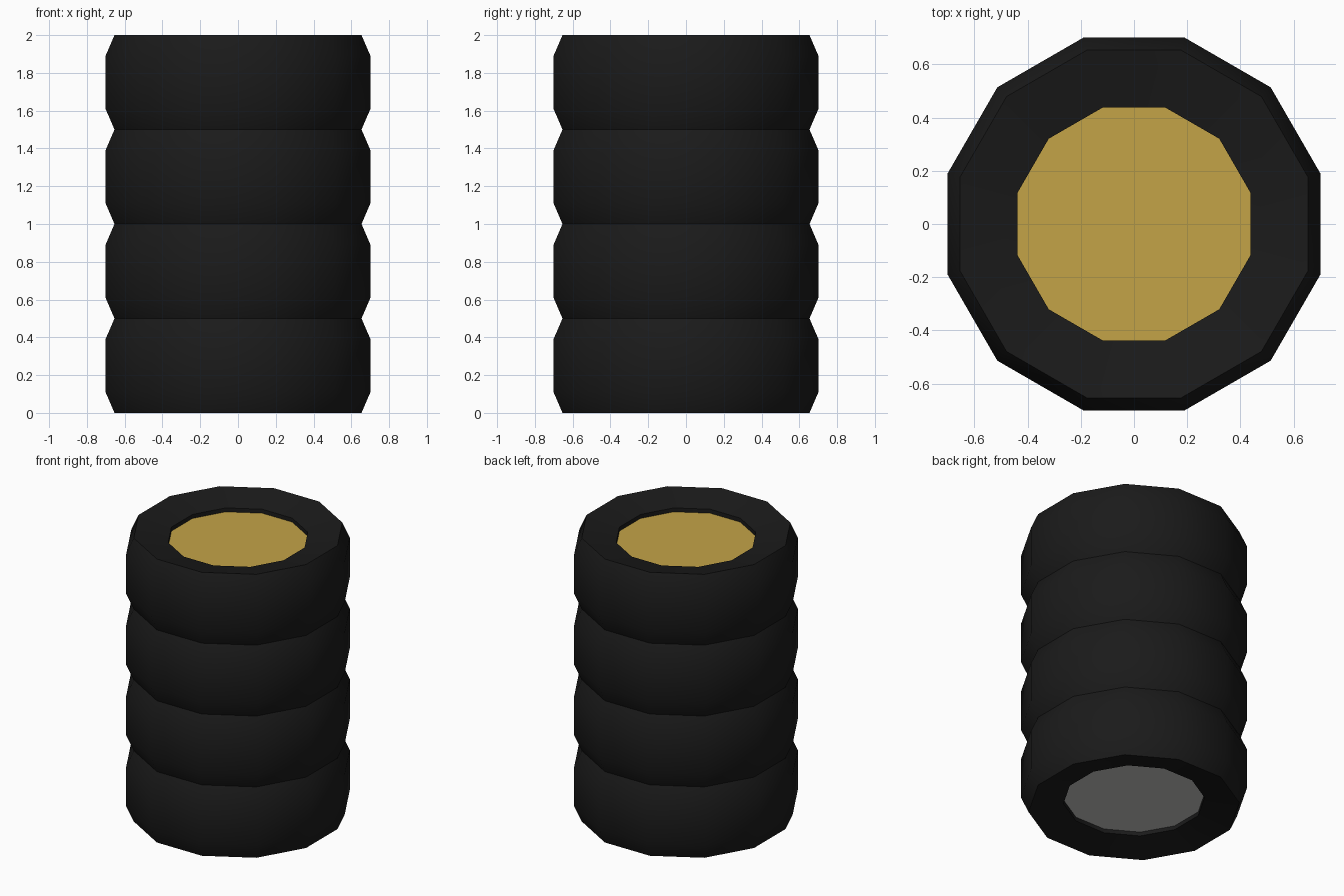
import bpy, bmesh
from math import cos, sin, pi, radians

cube = bpy.data.objects.get("Cube")
if cube:
    bpy.data.objects.remove(cube, do_unlink=True)

SIDES = 12
TIRES = 4
HEIGHT = 0.5


def material(name, rgb, roughness):
    m = bpy.data.materials.new(name)
    m.use_nodes = True
    m.diffuse_color = (*rgb, 1)
    bsdf = m.node_tree.nodes["Principled BSDF"]
    bsdf.inputs["Base Color"].default_value = (*rgb, 1)
    bsdf.inputs["Roughness"].default_value = roughness
    return m


rubber = material("black rubber", (0.0105, 0.0105, 0.0105), 0.8)
gold = material("gold hub", (0.55, 0.37, 0.064), 0.5)
grey = material("grey hub", (0.56, 0.56, 0.55), 0.5)


def ring(bm, radius, z):
    """Twelve-sided ring with flats facing the axes."""
    angles = [(i + 0.5) * 2 * pi / SIDES for i in range(SIDES)]
    return [bm.verts.new((radius * cos(a), radius * sin(a), z)) for a in angles]


def bridge(bm, lower, upper):
    for i in range(SIDES):
        j = (i + 1) % SIDES
        bm.faces.new((lower[i], lower[j], upper[j], upper[i]))


def finish(bm, name, z, materials):
    bmesh.ops.recalc_face_normals(bm, faces=bm.faces)
    mesh = bpy.data.meshes.new(name)
    bm.to_mesh(mesh)
    bm.free()
    for m in materials:
        mesh.materials.append(m)
    obj = bpy.data.objects.new(name, mesh)
    obj.location.z = z
    bpy.context.collection.objects.link(obj)
    bpy.ops.object.select_all(action="DESELECT")
    obj.select_set(True)
    bpy.context.view_layer.objects.active = obj
    bpy.ops.object.shade_smooth_by_angle(angle=radians(35))


# Tire cross-section: inner bead, shoulder and tread, mirrored top to bottom
half = [(0.453, 0.05), (0.677, 0.0), (0.726, 0.11)]
profile = half + [(r, HEIGHT - z) for r, z in reversed(half)]


def add_tire(name, z):
    bm = bmesh.new()
    rings = [ring(bm, r, h) for r, h in profile]
    for a, b in zip(rings, rings[1:] + rings[:1]):
        bridge(bm, a, b)
    finish(bm, name, z, [rubber])


# Recessed hub: grey drum with a gold face on top
def add_hub(name, z):
    bm = bmesh.new()
    low, high = ring(bm, 0.456, 0.078), ring(bm, 0.456, HEIGHT - 0.078)
    bridge(bm, low, high)
    bm.faces.new(low)
    bm.faces.new(high).material_index = 1
    finish(bm, name, z, [grey, gold])


# Stack of wheels
for n in range(TIRES):
    add_tire(f"tire_{n + 1}", n * HEIGHT)
    add_hub(f"hub_{n + 1}", n * HEIGHT)
